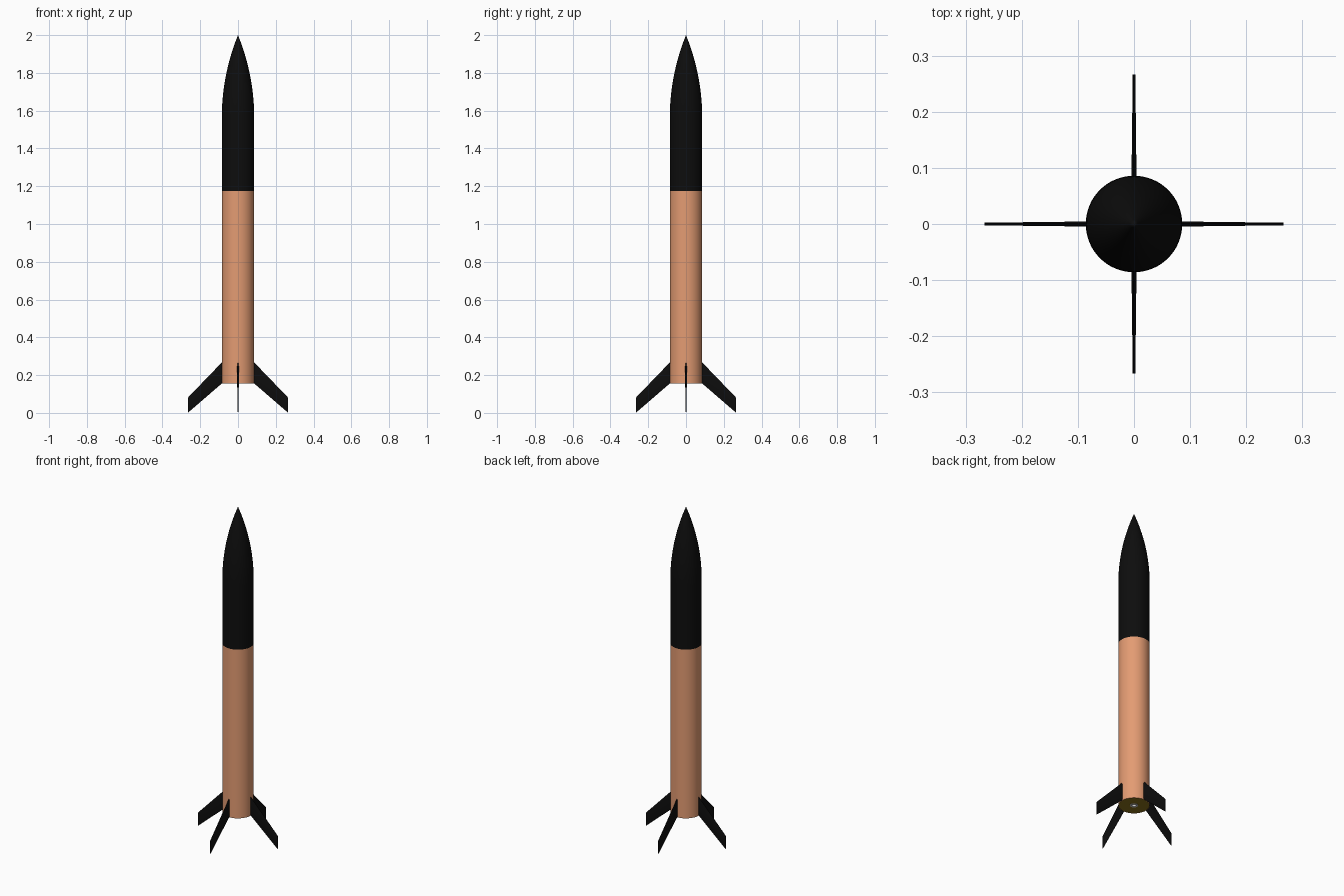
import bpy, bmesh, math
from mathutils import Matrix

if "Cube" in bpy.data.objects:
    bpy.data.objects.remove(bpy.data.objects["Cube"])

R = 0.086            # body radius
Z_BASE, Z_JOIN, Z_NOSE, Z_TOP = 0.155, 1.175, 1.56, 2.0
SEG = 64


def material(name, rgb):
    m = bpy.data.materials.new(name)
    m.diffuse_color = (*rgb, 1)
    m.use_nodes = True
    m.node_tree.nodes["Principled BSDF"].inputs["Base Color"].default_value = m.diffuse_color
    return m


black = material("black", (0.004, 0.004, 0.004))
copper = material("copper", (0.77, 0.33, 0.17))
gold = material("gold", (0.25, 0.16, 0.01))


def finish(name, bm, mat, angle=35):
    bmesh.ops.remove_doubles(bm, verts=bm.verts, dist=1e-5)
    bmesh.ops.recalc_face_normals(bm, faces=bm.faces)
    me = bpy.data.meshes.new(name)
    bm.to_mesh(me)
    bm.free()
    ob = bpy.data.objects.new(name, me)
    bpy.context.collection.objects.link(ob)
    if mat:
        me.materials.append(mat)
    bpy.ops.object.select_all(action='DESELECT')
    ob.select_set(True)
    bpy.context.view_layer.objects.active = ob
    bpy.ops.object.shade_smooth_by_angle(angle=math.radians(angle))
    return ob


def lathe(name, profile, mat, closed=False):
    """Revolve (radius, z) points about the z axis."""
    bm = bmesh.new()
    vs = [bm.verts.new((r, 0, z)) for r, z in profile]
    pairs = list(zip(vs, vs[1:])) + ([(vs[-1], vs[0])] if closed else [])
    edges = [bm.edges.new(p) for p in pairs]
    bmesh.ops.spin(bm, geom=vs + edges, cent=(0, 0, 0), axis=(0, 0, 1),
                   angle=math.tau, steps=SEG, use_merge=True)
    return finish(name, bm, mat)


def tube(name, r_in, r_out, z0, z1, mat):
    return lathe(name, [(r_in, z0), (r_out, z0), (r_out, z1), (r_in, z1)], mat, True)


# lower body tube
tube("lower_body", R - 0.002, R, Z_BASE, Z_JOIN, copper)

# upper body tube
tube("upper_body", R - 0.002, R, Z_JOIN, Z_NOSE, black)

# tangent ogive nose cone
L = Z_TOP - Z_NOSE
rho = (R * R + L * L) / (2 * R)
N = 24
ogive = [(max(0, math.sqrt(rho ** 2 - (L * i / N) ** 2) + R - rho), Z_NOSE + L * i / N)
         for i in range(N + 1)]
ogive[-1] = (0, Z_TOP)
lathe("nose_cone", [(0, Z_NOSE)] + ogive, black)

# tail ring and motor tube
tube("tail_ring", 0.022, R - 0.002, Z_BASE + 0.001, Z_BASE + 0.008, gold)
tube("motor_tube", 0.012, 0.022, Z_BASE, Z_BASE + 0.3, None)
lathe("motor_plug", [(0, Z_BASE + 0.03), (0.012, Z_BASE + 0.03)], None)

# swept fins: thin tapered sections lofted from root to tip
for k, side in enumerate(("right", "back", "left", "front")):
    bm = bmesh.new()
    rings = []
    for x, lo, hi, half in ((R - 0.003, 0.158, 0.27, 0.0045), (0.266, 0.0, 0.08, 0.0023)):
        section = [(0, 0.25), (0.15, 1), (0.8, 1), (1, 0.2)]
        outline = section + [(t, -w) for t, w in reversed(section)]
        rings.append([bm.verts.new((x, w * half, lo + t * (hi - lo))) for t, w in outline])
    for i in range(8):
        j = (i + 1) % 8
        bm.faces.new((rings[0][i], rings[0][j], rings[1][j], rings[1][i]))
    for ring in rings:
        bm.faces.new(ring)
    bm.transform(Matrix.Rotation(k * math.pi / 2, 4, 'Z'))
    finish(side + "_fin", bm, black, 20)
